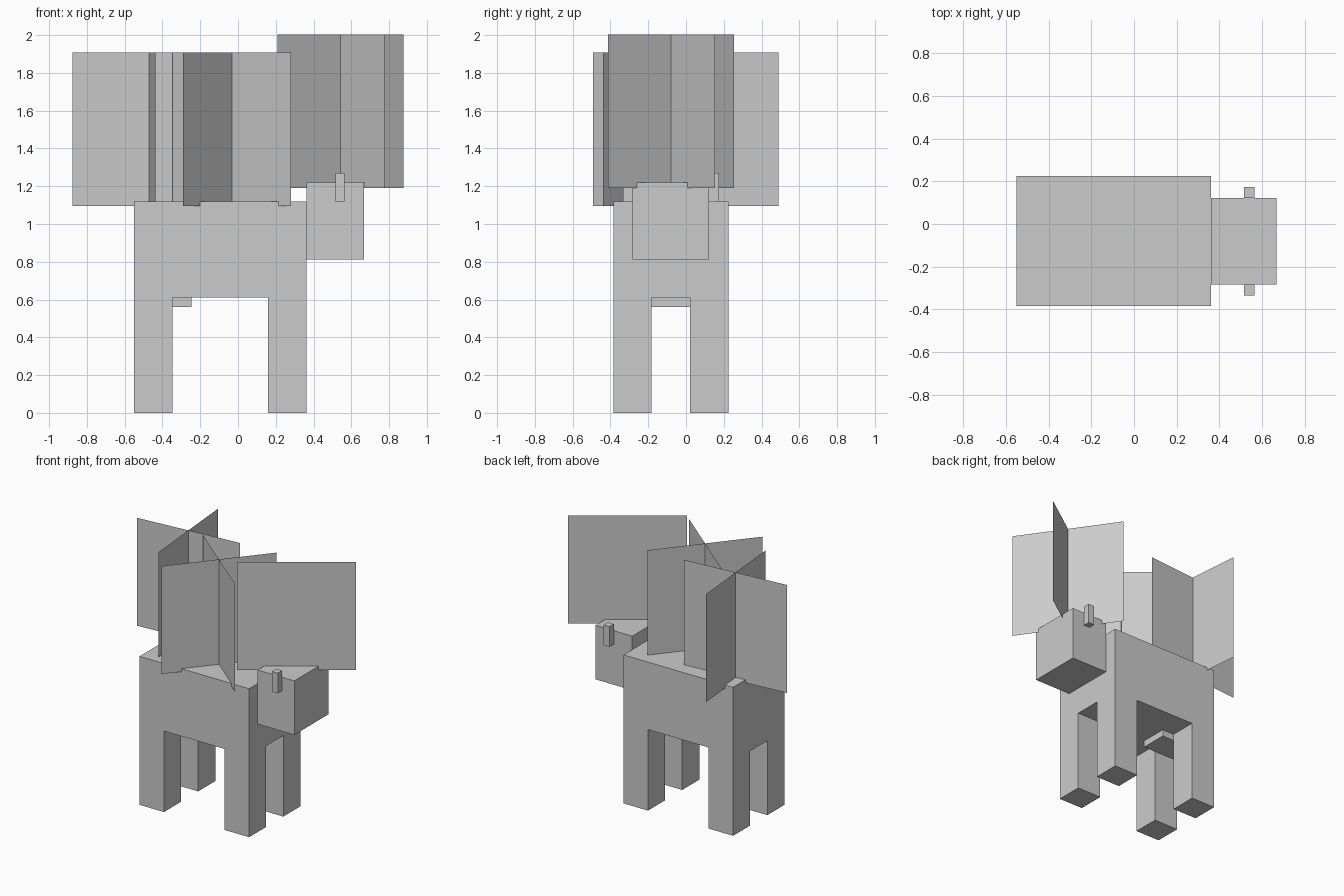
import bpy, bmesh, math
from mathutils import Matrix, Vector

if "Cube" in bpy.data.objects:
    bpy.data.objects.remove(bpy.data.objects["Cube"])

grey = bpy.data.materials.new("plain grey")
grey.diffuse_color = (0.6, 0.6, 0.6, 1)
grey.use_nodes = True
grey.node_tree.nodes["Principled BSDF"].inputs["Base Color"].default_value = grey.diffuse_color


def finish(name, bm):
    mesh = bpy.data.meshes.new(name)
    bm.to_mesh(mesh)
    bm.free()
    mesh.materials.append(grey)
    obj = bpy.data.objects.new(name, mesh)
    bpy.context.collection.objects.link(obj)
    return obj


def box(name, x, y, z):
    """Box given as (min, max) ranges along each axis."""
    ranges = (x, y, z)
    centre = Vector([(a + b) / 2 for a, b in ranges])
    size = [b - a for a, b in ranges]
    bm = bmesh.new()
    bmesh.ops.create_cube(bm, size=1, matrix=Matrix.Translation(centre) @ Matrix.Diagonal((*size, 1)))
    return finish(name, bm)


def crossed_panels(name, x, y, z, degrees, size=0.813):
    """Two upright square sheets crossing at right angles."""
    bm = bmesh.new()
    for turn in (degrees, degrees - 90):
        a = math.radians(turn)
        d = Vector((math.cos(a), math.sin(a), 0)) * size / 2
        low = Vector((x, y, z))
        high = low + Vector((0, 0, size))
        bm.faces.new([bm.verts.new(p) for p in (low - d, low + d, high + d, high - d)])
    return finish(name, bm)


MID_Y = -0.08   # the animal's own centre line

# Torso and udder
box("body", (-0.55, 0.362), (MID_Y - 0.305, MID_Y + 0.305), (0.61, 1.118))
box("udder", (-0.55, -0.247), (MID_Y - 0.102, MID_Y + 0.102), (0.56, 0.612))

# Head
box("head", (0.362, 0.667), (MID_Y - 0.203, MID_Y + 0.203), (0.813, 1.22))

# Legs and horns, mirrored about the centre line
for side, label in ((-1, "right"), (1, "left")):
    leg_y = sorted((MID_Y + side * 0.102, MID_Y + side * 0.305))
    box(f"rear_leg_{label}", (-0.55, -0.347), leg_y, (0, 0.61))
    box(f"front_leg_{label}", (0.159, 0.362), leg_y, (0, 0.61))
    horn_y = sorted((MID_Y + side * 0.203, MID_Y + side * 0.254))
    box(f"horn_{label}", (0.515, 0.565), horn_y, (1.118, 1.27))

# Crossed sheets growing from the head and back
crossed_panels("head_mushroom", 0.542, MID_Y, 1.19, 35)
crossed_panels("front_back_mushroom", -0.033, -0.18, 1.095, 50.5)
crossed_panels("rear_back_mushroom", -0.472, 0.084, 1.095, 5)
